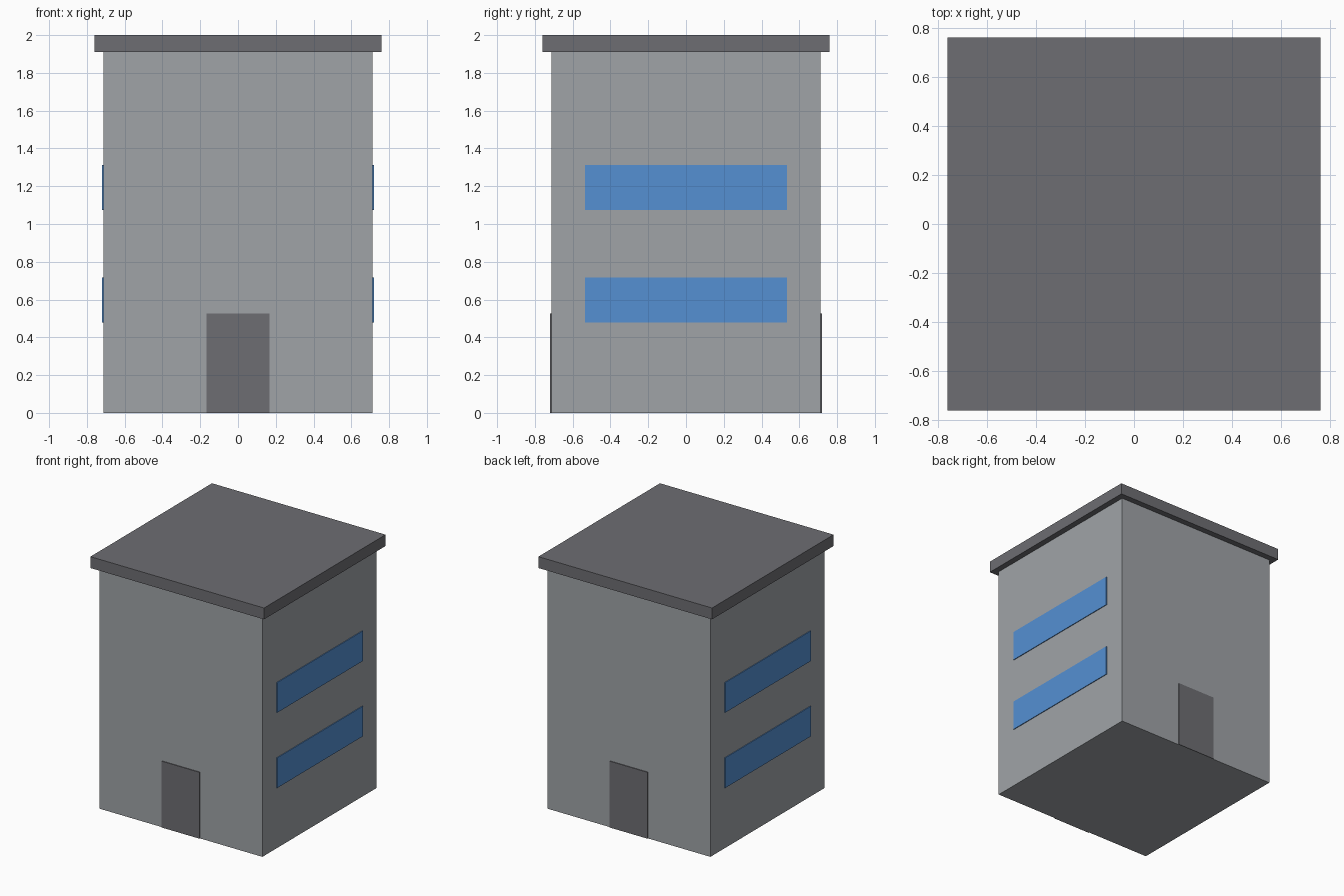
import bpy

if "Cube" in bpy.data.objects:
    bpy.data.objects.remove(bpy.data.objects["Cube"])


def material(name, rgb):
    mat = bpy.data.materials.new(name)
    mat.diffuse_color = (*rgb, 1)
    mat.use_nodes = True
    mat.node_tree.nodes["Principled BSDF"].inputs["Base Color"].default_value = mat.diffuse_color
    return mat


wall_grey = material("wall_grey", (0.35, 0.37, 0.39))
dark_grey = material("dark_grey", (0.155, 0.155, 0.17))
glass_blue = material("glass_blue", (0.09, 0.28, 0.65))


def box(name, low, high, mat):
    """Axis-aligned box between two corners."""
    centre = [(a + b) / 2 for a, b in zip(low, high)]
    bpy.ops.mesh.primitive_cube_add(size=1, location=centre)
    obj = bpy.context.object
    obj.name = name
    obj.scale = [b - a for a, b in zip(low, high)]
    bpy.ops.object.transform_apply(location=True, rotation=False, scale=True)
    obj.data.materials.append(mat)
    return obj


W = 0.713      # wall half width
P = 0.719      # outer face of doors and windows
R = 0.76       # roof half width
EAVES = 1.91

# Main block and overhanging flat roof
box("walls", (-W, -W, 0), (W, W, EAVES), wall_grey)
box("roof_slab", (-R, -R, EAVES), (R, R, 2), dark_grey)

# Front and back doors
for side, y0, y1 in (("front", -P, -W), ("back", W, P)):
    box(side + "_door", (-0.166, y0, 0), (0.166, y1, 0.525), dark_grey)

# Two rows of strip windows on the left and right sides
for side, x0, x1 in (("left", -P, -W), ("right", W, P)):
    for row, z0, z1 in (("lower", 0.479, 0.717), ("upper", 1.075, 1.313)):
        box(f"{side}_{row}_window", (x0, -0.535, z0), (x1, 0.535, z1), glass_blue)
